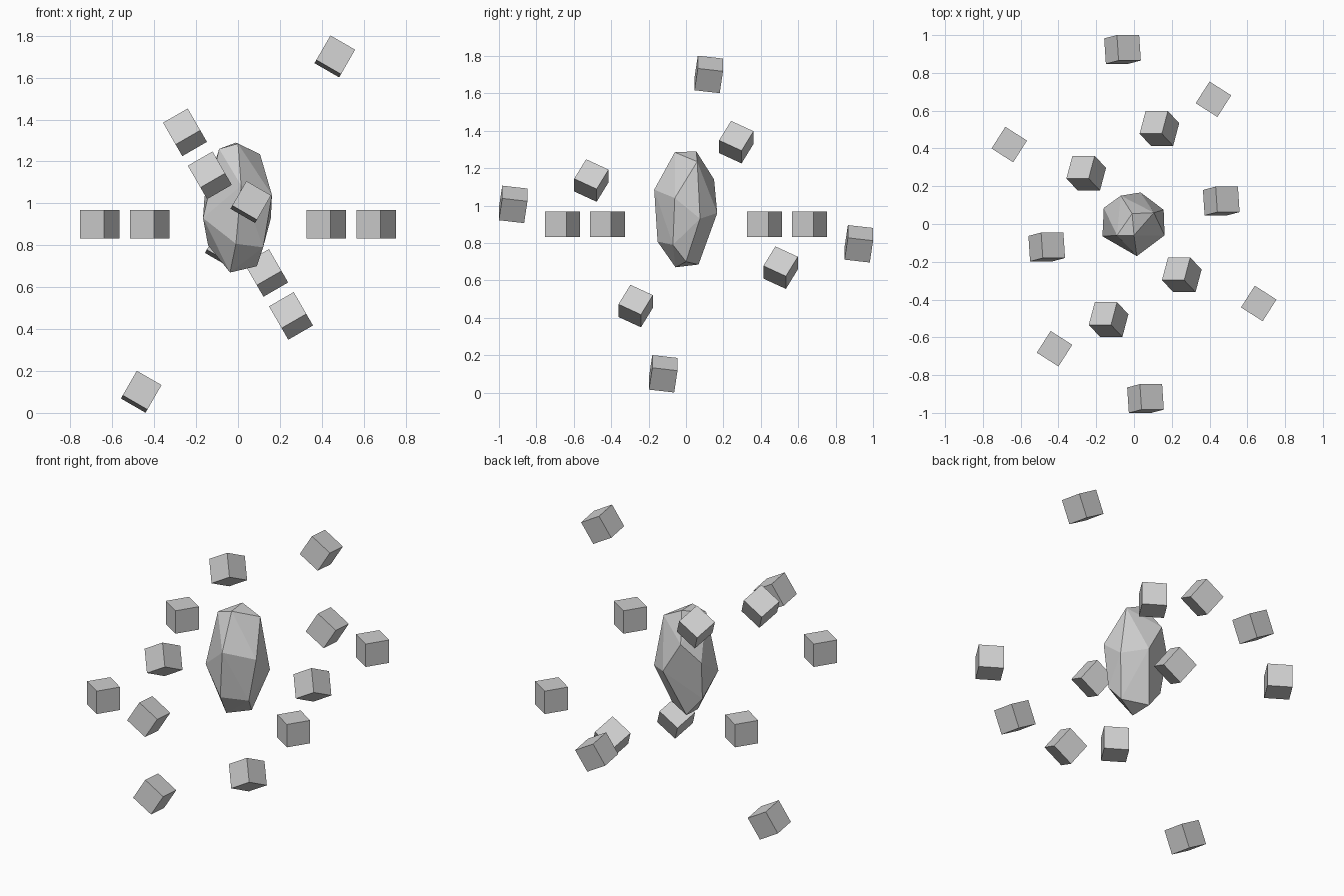
import bpy, bmesh, math
from mathutils import Matrix, Vector

old = bpy.data.objects.get("Cube")
if old:
    bpy.data.objects.remove(old, do_unlink=True)

CENTRE = Vector((0, 0, 0.901))
CUBE = 0.136

grey = bpy.data.materials.new("light_grey")
grey.use_nodes = True
colour = (0.62, 0.62, 0.62, 1)
grey.diffuse_color = colour
grey.node_tree.nodes["Principled BSDF"].inputs["Base Color"].default_value = colour


def finish(name, bm):
    bmesh.ops.recalc_face_normals(bm, faces=bm.faces)
    mesh = bpy.data.meshes.new(name)
    bm.to_mesh(mesh)
    bm.free()
    mesh.materials.append(grey)
    obj = bpy.data.objects.new(name, mesh)
    bpy.context.scene.collection.objects.link(obj)
    return obj


# Faceted crystal: hull around a few corner points
corners = [
    # crown
    (-0.01, 0.055, 1.29), (-0.09, -0.06, 1.26),
    (0.105, 0.06, 1.235), (0.0, -0.06, 1.285),
    # girdle
    (0.162, -0.06, 1.04), (0.157, 0.075, 0.93),
    (0.015, -0.17, 1.085), (-0.01, -0.152, 0.807),
    (-0.167, -0.065, 0.93), (-0.16, 0.085, 1.03),
    (-0.07, 0.15, 1.14), (0.035, 0.167, 0.96),
    # foot
    (-0.143, 0.05, 0.80), (0.12, -0.07, 0.79),
    (-0.038, -0.056, 0.67), (0.09, 0.0, 0.70), (-0.05, 0.067, 0.685),
]
bm = bmesh.new()
for p in corners:
    bm.verts.new(p)
hull = bmesh.ops.convex_hull(bm, input=bm.verts)
loose = {v for v in hull["geom_interior"] + hull["geom_unused"]
         if isinstance(v, bmesh.types.BMVert)}
bmesh.ops.delete(bm, geom=list(loose), context='VERTS')
finish("crystal", bm)

# Three tilted orbits of four cubes: name, radius, tilt about y, spin in the orbit plane
orbits = [
    ("inner_orbit", 0.573, -120, 28.0),
    ("middle_orbit", 0.783, 0, 57.5),
    ("outer_orbit", 0.932, -60, 7.5),
]
for name, radius, tilt, spin in orbits:
    for i in range(4):
        placing = (Matrix.Translation(CENTRE)
                   @ Matrix.Rotation(math.radians(tilt), 4, 'Y')
                   @ Matrix.Rotation(math.radians(spin + 90 * i), 4, 'Z')
                   @ Matrix.Translation((radius, 0, 0)))
        bm = bmesh.new()
        bmesh.ops.create_cube(bm, size=CUBE)
        cube = finish(f"{name}_cube_{i + 1}", bm)
        cube.matrix_world = placing
